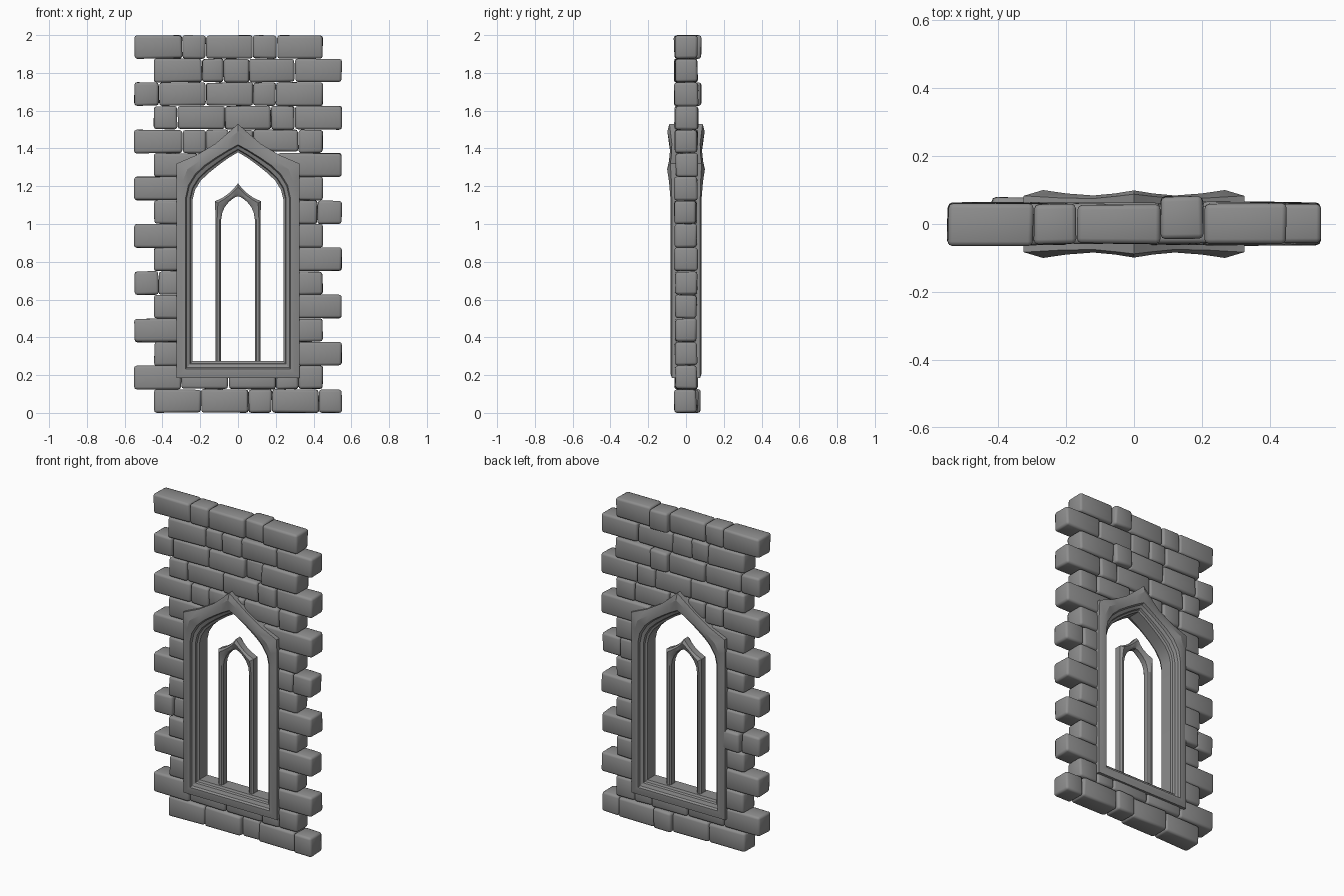
import bpy, bmesh, math, random
from mathutils import Vector

if "Cube" in bpy.data.objects:
    bpy.data.objects.remove(bpy.data.objects["Cube"])

random.seed(4)
ROW = 0.125
stone = bpy.data.materials.new("dark_stone")
stone.diffuse_color = (.27, .27, .27, 1)
stone.use_nodes = True
stone.node_tree.nodes["Principled BSDF"].inputs["Base Color"].default_value = stone.diffuse_color


def finish(bm, name, angle):
    bmesh.ops.recalc_face_normals(bm, faces=bm.faces)
    mesh = bpy.data.meshes.new(name)
    bm.to_mesh(mesh)
    bm.free()
    mesh.materials.append(stone)
    ob = bpy.data.objects.new(name, mesh)
    bpy.context.collection.objects.link(ob)
    bpy.ops.object.select_all(action='DESELECT')
    ob.select_set(True)
    bpy.context.view_layer.objects.active = ob
    bpy.ops.object.shade_smooth_by_angle(angle=math.radians(angle))
    return ob


def brick(bm, x0, x1, z0, z1, dy=0.0):
    """Worn block with rounded edges."""
    g, j = 0.001, 0.003
    y0 = -0.058 + dy + random.uniform(-.005, .005)
    y1 = 0.058 + dy + random.uniform(-.004, .006)
    part = bmesh.new()
    bmesh.ops.create_cube(part, size=1)
    for v in part.verts:
        v.co = Vector((x1 - g if v.co.x > 0 else x0 + g,
                       y1 if v.co.y > 0 else y0,
                       z1 - g if v.co.z > 0 else z0 + g))
        v.co += Vector([random.uniform(-j, j) for _ in range(3)])
        v.co.z = min(max(v.co.z, 0), 2)
    bmesh.ops.bevel(part, geom=part.edges[:], offset=0.014, segments=2,
                    profile=0.5, affect='EDGES')
    tmp = bpy.data.meshes.new("tmp")
    part.to_mesh(tmp)
    part.free()
    bm.from_mesh(tmp)
    bpy.data.meshes.remove(tmp)


# Brick joints, solid courses keyed by row number
solid = {
    0: (-.445, -.195, .055, .18, .43, .55),
    1: (-.55, -.3, -.05, .2, .32, .45),
    12: (-.445, -.32, -.07, .175, .3, .55),
    13: (-.55, -.42, -.17, .08, .2, .45),
    14: (-.445, -.19, -.075, .06, .3, .55),
    15: (-.55, -.295, -.17, .08, .205, .45),
}
bm = bmesh.new()
for r, xs in solid.items():
    for a, b in zip(xs, xs[1:]):
        under_sill = r == 1 and abs(a) < .31 and abs(b) < .33
        proud = 0.018 if 0 < a < .1 and b - a < .14 else 0
        brick(bm, a, b, r * ROW, (r + 1) * ROW - (.02 if under_sill else 0), proud)

# Courses beside the window: toothed outer ends
for r in range(2, 11):
    inner = .21 if r == 10 else .28
    left, right = (-.445, .55) if r % 2 == 0 else (-.55, .45)
    lx = [left, -.42, -inner] if r == 5 else [left, -inner]
    rx = [inner, .42, right] if r == 8 else [inner, right]
    for xs in (lx, rx):
        for a, b in zip(xs, xs[1:]):
            brick(bm, a, b, r * ROW, (r + 1) * ROW, .018 if a == -.42 else 0)

# Course that meets the arch tip
for a, b, z in ((-.55, -.295, 1.375), (-.295, -.17, 1.375), (-.17, -.05, 1.39),
                (-.05, .08, 1.435), (.08, .32, 1.385), (.32, .45, 1.375)):
    brick(bm, a, b, z, 1.5)
finish(bm, "wall_bricks", 50)


def arch(name, section, closed):
    """Loft an arch; section lists half-loops of (x, z, y), outer to inner, front side.
    The section is mirrored to the back and every loop is mirrored in x."""
    bm = bmesh.new()
    loops = [(l, -1) for l in section] + [(l, 1) for l in reversed(section)]
    rings = []
    for half, s in loops:
        pts = half + [(-x, z, y) for x, z, y in reversed(half[:-1])]
        rings.append([bm.verts.new((x, s * y, z)) for x, z, y in pts])
    n = len(rings[0])
    for a, b in zip(rings, rings[1:] + rings[:1]):
        for i in range(n if closed else n - 1):
            k = (i + 1) % n
            bm.faces.new((a[i], a[k], b[k], b[i]))
    if not closed:
        bm.faces.new([r[0] for r in rings])
        bm.faces.new([r[-1] for r in rings])
    return finish(bm, name, 28)


def blend(a, b, t, depth):
    return [(p[0] + (q[0] - p[0]) * t, p[1] + (q[1] - p[1]) * t, d)
            for p, q, d in zip(a, b, depth)]


# Window frame: stone band with swollen shoulders, then a stepped reveal
outer = [(.325, .185, .075), (.325, 1.13, .075), (.325, 1.24, .078), (.325, 1.32, .083),
         (.22, 1.365, .077), (.12, 1.425, .075), (.05, 1.485, .082), (0, 1.53, .088)]
ridge = [(.3, .21, .083), (.3, 1.14, .083), (.293, 1.225, .09), (.268, 1.29, .1),
         (.2, 1.335, .09), (.12, 1.395, .084), (.055, 1.445, .09), (0, 1.49, .099)]
edge = [(.277, .233, .083), (.277, 1.14, .083), (.263, 1.205, .084), (.226, 1.265, .085),
        (.175, 1.312, .083), (.115, 1.353, .082), (.055, 1.39, .085), (0, 1.42, .088)]
inner = [(.24, .275), (.24, 1.13), (.228, 1.18), (.197, 1.23),
         (.155, 1.27), (.105, 1.31), (.05, 1.35), (0, 1.38)]
steps = [blend(edge, inner, t, [d] * 8)
         for t, d in ((.15, .068), (.6, .06), (.7, .046), (1, .04))]
arch("window_frame", [outer, ridge, edge] + steps, True)

# Slim inner arch standing on the sill
t_out = [(.12, .262), (.12, 1.0), (.12, 1.06), (.122, 1.12),
         (.08, 1.14), (.045, 1.165), (.02, 1.19), (0, 1.215)]
t_in = [(.09, .262), (.09, 1.02), (.083, 1.06), (.07, 1.09),
        (.05, 1.115), (.033, 1.13), (.015, 1.142), (0, 1.147)]
bump = [.028, .028, .031, .038, .032, .03, .033, .038]
arch("inner_arch", [blend(t_out, t_in, 0, [.02] * 8), blend(t_out, t_in, .3, bump),
                    blend(t_out, t_in, .75, [.027] * 8),
                    blend(t_out, t_in, 1, [.017] * 8)], False)
